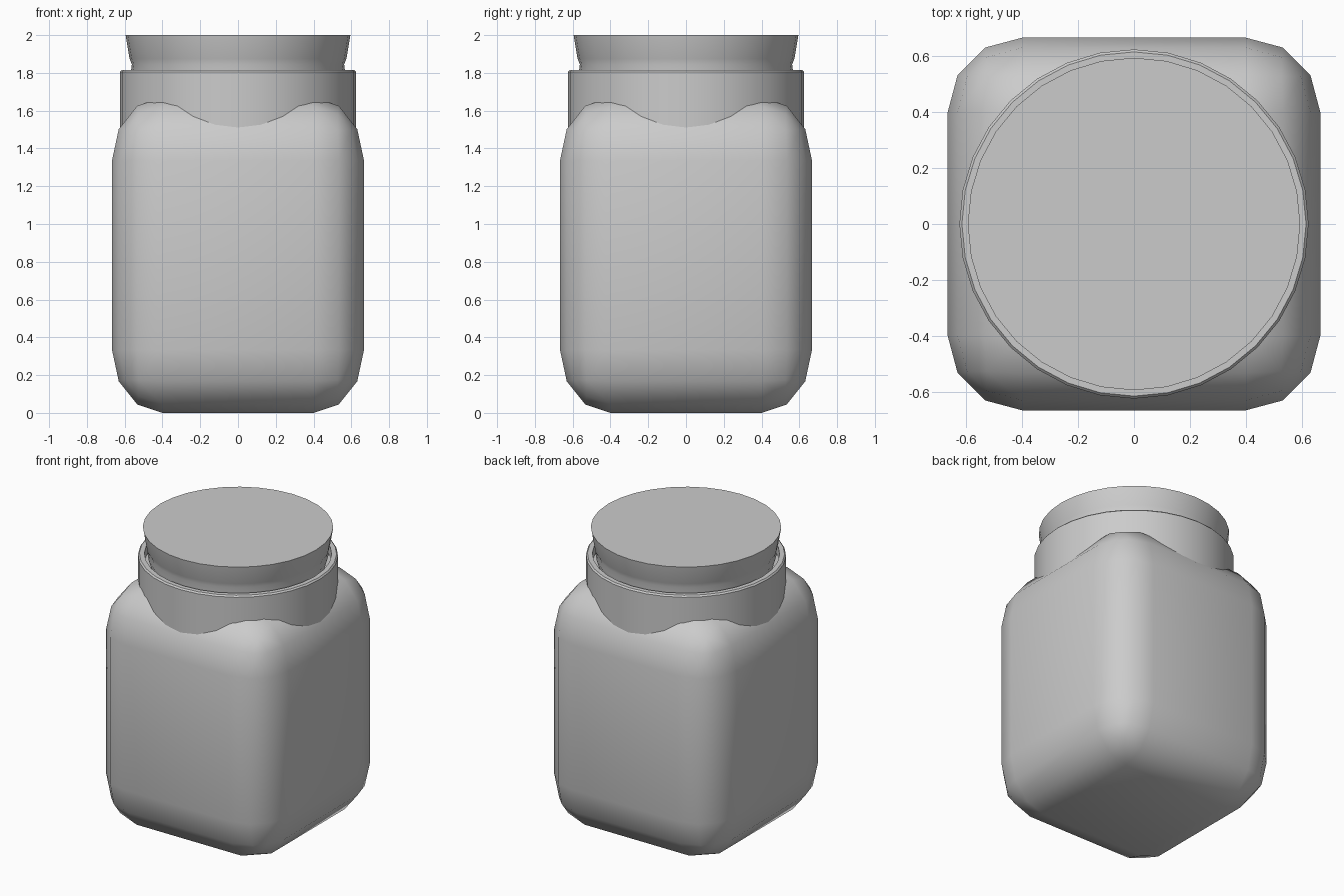
import bpy, bmesh, math
from mathutils import Matrix

if "Cube" in bpy.data.objects:
    bpy.data.objects.remove(bpy.data.objects["Cube"])

grey = bpy.data.materials.new("plain_grey")
colour = (0.6, 0.6, 0.6, 1)
grey.use_nodes = True
grey.diffuse_color = colour
grey.node_tree.nodes["Principled BSDF"].inputs["Base Color"].default_value = colour


def finish(bm, name, angle):
    """Turn a bmesh into a named, smooth shaded object."""
    bmesh.ops.recalc_face_normals(bm, faces=bm.faces)
    mesh = bpy.data.meshes.new(name)
    bm.to_mesh(mesh)
    bm.free()
    mesh.materials.append(grey)
    obj = bpy.data.objects.new(name, mesh)
    bpy.context.collection.objects.link(obj)
    bpy.ops.object.select_all(action="DESELECT")
    obj.select_set(True)
    bpy.context.view_layer.objects.active = obj
    bpy.ops.object.shade_smooth_by_angle(angle=math.radians(angle))
    return obj


def lathe(name, profile, sides=32):
    """Spin a (radius, height) profile around z and cap both ends."""
    bm = bmesh.new()
    rings = []
    for r, z in profile:
        rings.append([bm.verts.new((r * math.cos(math.tau * i / sides),
                                    r * math.sin(math.tau * i / sides), z))
                      for i in range(sides)])
    for low, high in zip(rings, rings[1:]):
        for i in range(sides):
            j = (i + 1) % sides
            bm.faces.new((low[i], low[j], high[j], high[i]))
    bm.faces.new(rings[0])
    bm.faces.new(rings[-1])
    return finish(bm, name, 40)


# Jar body: rounded cube stretched upward
bm = bmesh.new()
bmesh.ops.create_cube(bm, size=2)
bmesh.ops.bevel(bm, geom=bm.edges[:], offset=0.4, offset_type="OFFSET",
                segments=3, profile=0.5, affect="EDGES")
bmesh.ops.transform(bm, verts=bm.verts,
                    matrix=Matrix.Translation((0, 0, 0.835))
                    @ Matrix.Diagonal((0.667, 0.667, 0.835, 1)))
finish(bm, "jar_body", 40)

# Neck collar with a softened rim and a recessed mouth
lathe("neck_collar", [(0.625, 1.45), (0.625, 1.806), (0.616, 1.816),
                      (0.585, 1.816), (0.585, 1.75)])

# Flared stopper lid with a shallow groove above the collar
lathe("stopper_lid", [(0.55, 1.76), (0.566, 1.815), (0.562, 1.845),
                      (0.574, 1.875), (0.595, 2.0)])
